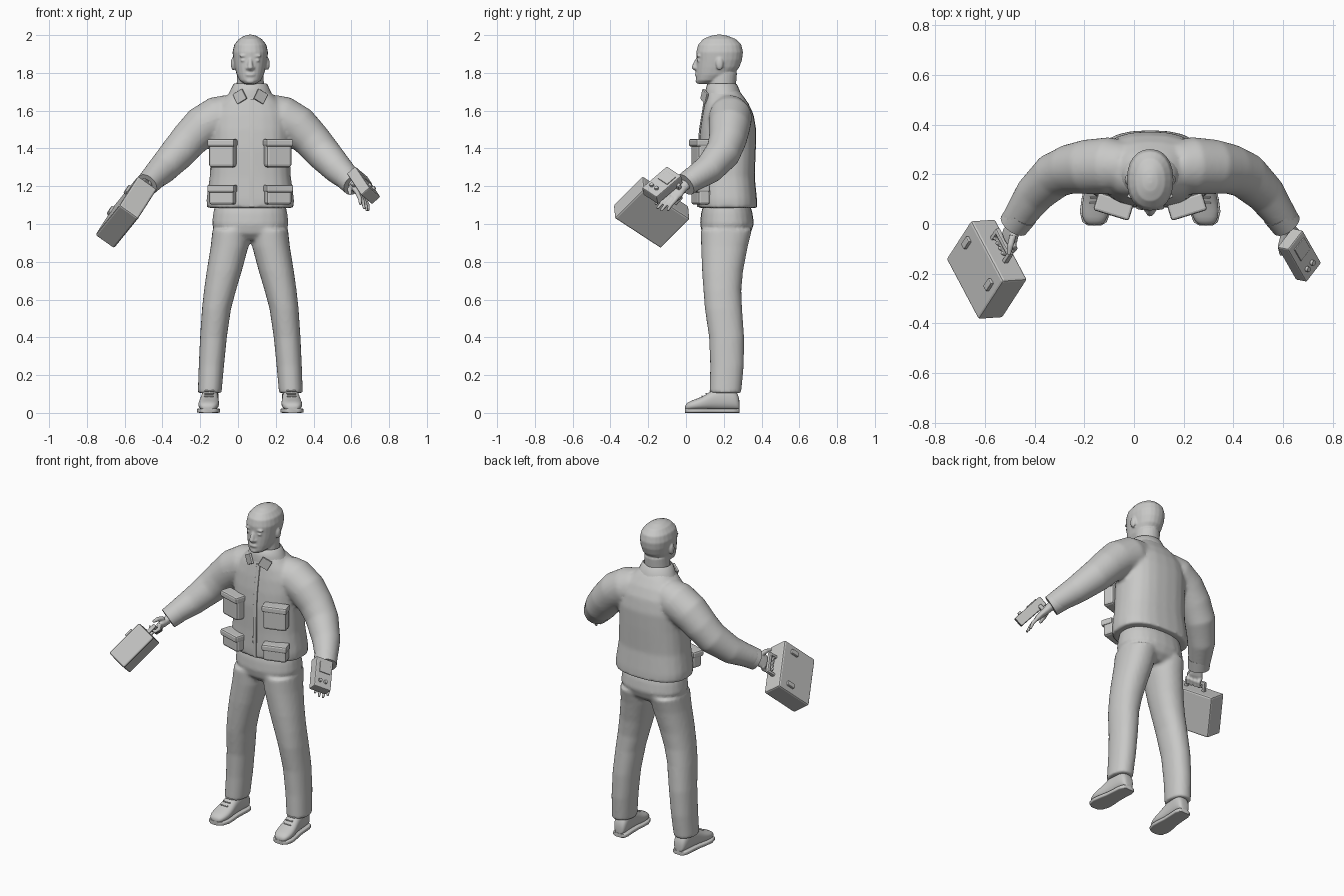
import bpy, bmesh, math
from mathutils import Vector, Matrix

if "Cube" in bpy.data.objects:
    bpy.data.objects.remove(bpy.data.objects["Cube"])

C = 0.065  # body centre line
GREY = (0.58, 0.58, 0.57, 1)
clay = bpy.data.materials.new("light_grey")
clay.use_nodes = True
clay.diffuse_color = GREY
clay.node_tree.nodes["Principled BSDF"].inputs["Base Color"].default_value = GREY


def loft(bm, rings, power=2.0, n=24):
    """Skin closed sections given as (centre, half axis a, half axis b)."""
    loops = []
    for c, a, b in rings:
        loop = []
        for i in range(n):
            t = math.tau * i / n
            u, v = (math.copysign(abs(f(t)) ** (2 / power), f(t)) for f in (math.cos, math.sin))
            loop.append(bm.verts.new(Vector(c) + Vector(a) * u + Vector(b) * v))
        loops.append(loop)
    for p, q in zip(loops, loops[1:]):
        for i in range(n):
            j = (i + 1) % n
            bm.faces.new((p[i], p[j], q[j], q[i]))
    bm.faces.new(loops[0])
    bm.faces.new(loops[-1])


def stack(bm, rows, cx=C, power=2.0):
    """Horizontal sections: (z, half width, front y, back y)."""
    loft(bm, [((cx, (f + k) / 2, z), (w, 0, 0), (0, (k - f) / 2, 0)) for z, w, f, k in rows], power)


def tube(bm, pts, radii, n=16):
    pts = [Vector(p) for p in pts]
    rings = []
    for i, p in enumerate(pts):
        d = (pts[min(i + 1, len(pts) - 1)] - pts[max(i - 1, 0)]).normalized()
        a = d.orthogonal() if abs(d.x) > 0.99 else d.cross(Vector((1, 0, 0)))
        a.normalize()
        rings.append((p, a * radii[i], d.cross(a) * radii[i]))
    loft(bm, rings, n=n)


def ball(bm, c, size):
    m = Matrix.Translation(c) @ Matrix.Diagonal((*size, 1))
    bmesh.ops.create_uvsphere(bm, u_segments=20, v_segments=12, radius=1, matrix=m)


def finish(name, bm, voxel=0, smooth=0, subdiv=0, bevel=0):
    bmesh.ops.recalc_face_normals(bm, faces=bm.faces)
    me = bpy.data.meshes.new(name)
    bm.to_mesh(me)
    bm.free()
    me.materials.append(clay)
    me.polygons.foreach_set("use_smooth", [not bevel] * len(me.polygons))
    if not bevel:
        me.set_sharp_from_angle(angle=math.radians(50))
    ob = bpy.data.objects.new(name, me)
    bpy.context.scene.collection.objects.link(ob)
    if voxel:
        m = ob.modifiers.new("blend", 'REMESH')
        m.mode, m.voxel_size, m.use_smooth_shade = 'VOXEL', voxel, True
    if smooth:
        m = ob.modifiers.new("soften", 'SMOOTH')
        m.factor, m.iterations = 0.5, smooth
    if subdiv:
        ob.modifiers.new("round", 'SUBSURF').levels = subdiv
    if bevel:
        m = ob.modifiers.new("edges", 'BEVEL')
        m.width, m.segments = bevel, 2
    return ob


def box(name, frame, pos, size, bevel=0.006):
    bm = bmesh.new()
    bmesh.ops.create_cube(bm, size=1, matrix=frame @ Matrix.Translation(pos) @ Matrix.Diagonal((*size, 1)))
    return finish(name, bm, bevel=bevel)


def frame_of(origin, x, z):
    x, z = Vector(x).normalized(), Vector(z).normalized()
    y = z.cross(x).normalized()
    z = x.cross(y)
    return Matrix.Translation(origin) @ Matrix((x, y, z)).transposed().to_4x4()


# Head with brow, nose, lips, eyes and ears
bm = bmesh.new()
stack(bm, [(1.742, .03, .062, .13), (1.76, .056, .054, .19), (1.79, .072, .053, .25), (1.83, .083, .054, .283),
           (1.87, .09, .056, .297), (1.91, .094, .054, .302), (1.95, .085, .064, .293), (1.98, .06, .092, .262),
           (1.996, .032, .13, .22), (2.002, .01, .16, .19)], power=2.2)
stack(bm, [(1.6, .085, .11, .28), (1.7, .074, .115, .262), (1.8, .07, .12, .27)])
tube(bm, [(C, .062, 1.875), (C, .05, 1.85), (C, .044, 1.83), (C, .06, 1.815)], [.009, .012, .016, .012])
ball(bm, (C, .056, 1.79), (.026, .009, .009))
ball(bm, (C, .064, 1.757), (.024, .014, .014))
for s in (-1, 1):
    ball(bm, (C + s * .014, .056, 1.825), (.011, .012, .009))
    ball(bm, (C + s * .036, .068, 1.866), (.016, .011, .007))
    ball(bm, (C + s * .036, .066, 1.89), (.024, .011, .007))
    ball(bm, (C + s * .091, .178, 1.848), (.012, .02, .034))
finish("head", bm, voxel=.0055, smooth=3)

# Jacket: torso and both sleeves blended together
bm = bmesh.new()
stack(bm, [(1.085, .23, .064, .378), (1.13, .232, .062, .376), (1.25, .215, .066, .364), (1.4, .208, .066, .37),
           (1.5, .21, .074, .372), (1.58, .20, .086, .358), (1.64, .165, .098, .33), (1.685, .12, .108, .298),
           (1.715, .085, .115, .272)], power=2.5)
for s in (-1, 1):
    tube(bm, [(C + s * x, y, z) for x, y, z in
              [(.1, .23, 1.59), (.165, .235, 1.565), (.255, .23, 1.515), (.325, .22, 1.445), (.385, .195, 1.375),
               (.465, .12, 1.29), (.545, .005, 1.215)]], [.1, .115, .11, .1, .094, .08, .06], n=24)
finish("jacket", bm, voxel=.011, smooth=5)

# Folded collar with two points
bm = bmesh.new()
stack(bm, [(1.67, .125, .1, .3), (1.705, .107, .102, .285), (1.74, .09, .112, .27), (1.745, .082, .12, .262),
           (1.72, .078, .125, .258)])
finish("collar", bm)
for s in (-1, 1):
    f = Matrix.Translation((C + s * .055, .098, 1.675)) @ Matrix.Rotation(s * .45, 4, 'Z') @ Matrix.Rotation(s * .5, 4, 'Y')
    box("collar_point", f, (0, 0, 0), (.062, .014, .06), .004)

# Front zip strip
bm = bmesh.new()
loft(bm, [((C + .008, y, z), (.012, 0, 0), (0, .005, 0)) for y, z in
          [(.064, 1.09), (.062, 1.2), (.066, 1.4), (.074, 1.5), (.087, 1.58), (.1, 1.66)]], power=6)
finish("zip_strip", bm)

# Patch pockets with flaps, and sleeve cuffs
for s in (-1, 1):
    turn = Matrix.Rotation(s * .3, 4, 'Z')
    for nm, y, z, h in (("chest", .078, 1.365, .13), ("hip", .078, 1.145, .085)):
        f = Matrix.Translation((C + s * .145, y, z)) @ turn
        box(nm + "_pocket", f, (0, 0, 0), (.14, .07, h), .015)
        box(nm + "_pocket_flap", f, (0, -.008, h / 2), (.15, .075, .04), .01)
    bm = bmesh.new()
    tube(bm, [(C + s * .515, .042, 1.241), (C + s * .548, -.003, 1.208)], [.066, .062], n=24)
    finish("sleeve_cuff", bm)

# Trousers: pelvis and legs blended together
bm = bmesh.new()
stack(bm, [(.915, .1, .12, .3), (.95, .185, .085, .342), (1.0, .203, .074, .36), (1.06, .196, .08, .352),
           (1.13, .18, .1, .33)], power=2.3)
for s in (-1, 1):
    loft(bm, [((C + s * x, (f + k) / 2, z), (w, 0, 0), (0, (k - f) / 2, 0)) for z, x, w, f, k in
              [(.105, .215, .063, .125, .292), (.25, .206, .067, .128, .306), (.4, .195, .071, .122, .308),
               (.55, .179, .077, .1, .297), (.65, .16, .085, .092, .293), (.75, .138, .093, .085, .302),
               (.88, .11, .1, .08, .327), (.97, .1, .1, .078, .35)]], power=2.2)
finish("trousers", bm, voxel=.011, smooth=3)

# Shoes: upper, sole, heel block and laces
for s in (-1, 1):
    rows = [(-.006, .022, .036), (.008, .044, .056), (.05, .057, .07), (.1, .053, .09), (.145, .046, .125),
            (.2, .044, .14), (.25, .044, .135), (.276, .036, .1), (.284, .022, .06)]
    xs = lambda y: C + s * (.224 - y * .06)
    bm = bmesh.new()
    loft(bm, [((xs(y), y, h / 2 + .008), (w, 0, 0), (0, 0, h / 2 - .006)) for y, w, h in rows], power=2.4)
    finish("shoe_upper", bm, subdiv=1)
    bm = bmesh.new()
    loft(bm, [((xs(y), y, .012), (w + .005, 0, 0), (0, 0, .012)) for y, w, h in rows], power=6)
    finish("shoe_sole", bm)
    for k in range(3):
        y = .085 + k * .022
        box("shoe_lace", Matrix.Translation((xs(y), y, .088 + k * .014)) @ Matrix.Rotation(.6, 4, 'X'),
            (0, 0, 0), (.05, .008, .008), .003)

# Briefcase; its frame has x along the length, z towards the handle
case = frame_of((-.5925, -.182, 1.0625), (.13, -.245, .16), (.10, .155, .156))
side = 1 if (case.to_3x3() @ Vector((0, 1, 0))).x < 0 else -1
box("briefcase", case, (0, 0, 0), (.32, .122, .242), .01)
for x in (-.11, .11):
    box("case_latch", case, (x, side * .064, .04), (.03, .022, .05), .005)
    box("handle_post", case, (x * .55, 0, .14), (.018, .022, .05), .004)
box("handle_bar", case, (0, 0, .166), (.14, .022, .02), .006)

# Right hand gripping the handle
bm = bmesh.new()
at = lambda *p: case @ Vector(p)
ax, ay = (case.to_3x3() @ Vector(v) for v in ((1, 0, 0), (0, side, 0)))
loft(bm, [(at(x, side * y, z), ax * w, ay * t) for x, y, z, w, t in
          [(-.02, -.018, .275, .032, .026), (-.015, -.018, .24, .034, .024), (-.005, -.016, .21, .045, .022),
           (0, -.012, .18, .045, .017)]])
for k in range(4):
    x = -.039 + .026 * k
    tube(bm, [at(x, side * y, z) for y, z in [(-.01, .2), (-.03, .175), (-.024, .148), (.005, .142), (.024, .152)]],
         [.012, .012, .011, .01, .007])
tube(bm, [at(.02, side * .0, .235), at(.05, side * .015, .21), at(.075, side * .02, .18)], [.014, .013, .008])
finish("right_hand", bm, voxel=.005, smooth=2)

# Open left hand
dev_x, dev_z = (.398, -.697, -.597), (.72, -.11, .68)
hand = frame_of((.612, -.008, 1.207), dev_x, dev_z)
at = lambda *p: hand @ Vector(p)
hy, hz = (hand.to_3x3() @ Vector(v) for v in ((0, 1, 0), (0, 0, 1)))
bm = bmesh.new()
loft(bm, [(at(x, 0, 0), hy * w, hz * t) for x, w, t in
          [(-.03, .034, .028), (.02, .033, .024), (.06, .044, .02), (.105, .042, .015)]])
for k, reach in enumerate((.185, .2, .198, .175)):
    y = -.033 + .022 * k
    tube(bm, [at(.09, y, 0), at(.14, y * 1.15, -.004), at(reach, y * 1.25, -.02)], [.012, .011, .007])
tube(bm, [at(.025, -.025, -.005), at(.065, -.06, -.02), at(.105, -.07, -.03)], [.015, .013, .008])
finish("left_hand", bm, voxel=.005, smooth=2)

# Handheld instrument strapped over the left wrist
dev = frame_of((.665, -.125, 1.205), dev_x, dev_z)
box("instrument_body", dev, (0, 0, 0), (.19, .11, .06), .006)
box("instrument_screen", dev, (-.035, .005, .031), (.065, .07, .008), .002)
for y in (-.022, .014):
    bm = bmesh.new()
    tube(bm, [dev @ Vector((.052, y, z)) for z in (.025, .042)], [.012, .01])
    finish("instrument_button", bm)
box("wrist_strap", dev, (-.06, .03, -.03), (.025, .08, .05), .008)
